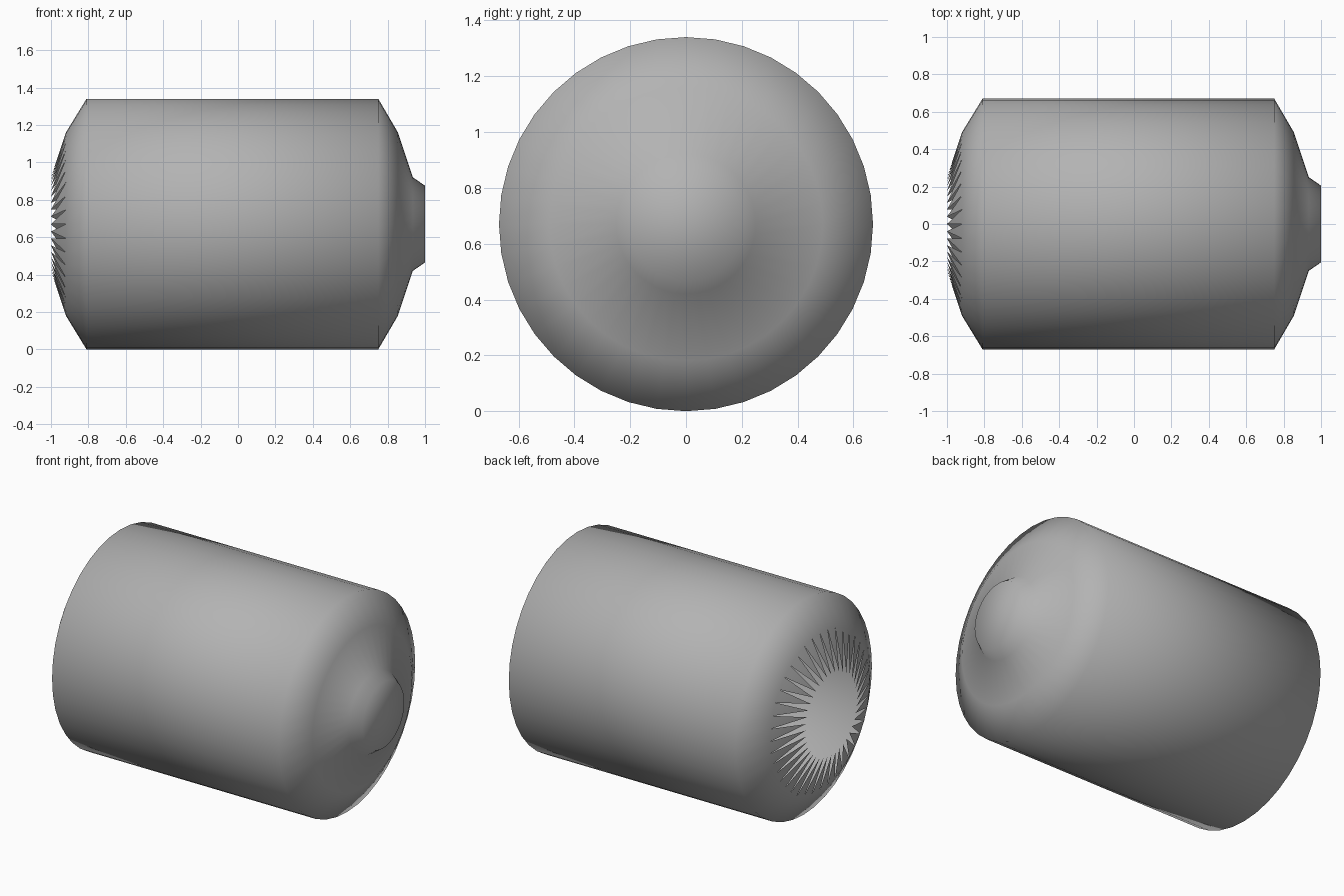
import bpy, bmesh, math

if "Cube" in bpy.data.objects:
    bpy.data.objects.remove(bpy.data.objects["Cube"])

SIDES = 40
CENTRE_Z = 0.67

# outer profile of the barrel: (x, radius)
PROFILE = [(-0.92, 0.49), (-0.81, 0.67), (0.75, 0.67),
           (0.855, 0.49), (0.935, 0.25), (1.0, 0.205)]

grey = bpy.data.materials.new("mid_grey")
grey.diffuse_color = (0.45, 0.45, 0.45, 1)
grey.use_nodes = True
grey.node_tree.nodes["Principled BSDF"].inputs["Base Color"].default_value = grey.diffuse_color


def ring(bm, x, r):
    """Circle of vertices around the long axis."""
    step = 2 * math.pi / SIDES
    return [bm.verts.new((x, r * math.sin(i * step),
                          CENTRE_Z + r * math.cos(i * step)))
            for i in range(SIDES)]


bm = bmesh.new()

# barrel wall and stepped nose
rings = [ring(bm, x, r) for x, r in PROFILE]
for a, b in zip(rings, rings[1:]):
    for i in range(SIDES):
        j = (i + 1) % SIDES
        bm.faces.new((a[i], a[j], b[j], b[i]))

# closed nose end
bm.faces.new(rings[-1])

# slanted teeth around the open end
tips = ring(bm, -1.0, 0.25)
for i in range(SIDES):
    bm.faces.new((rings[0][(i + 1) % SIDES], rings[0][i], tips[i]))

# keep normals pointing outward on the open shell
bmesh.ops.recalc_face_normals(bm, faces=bm.faces)
wall = max(bm.faces, key=lambda f: f.calc_center_median().z)
if wall.normal.z < 0:
    bmesh.ops.reverse_faces(bm, faces=bm.faces)
for f in bm.faces:
    f.smooth = True

mesh = bpy.data.meshes.new("barrel")
bm.to_mesh(mesh)
bm.free()
mesh.materials.append(grey)
barrel = bpy.data.objects.new("barrel", mesh)
bpy.context.collection.objects.link(barrel)
